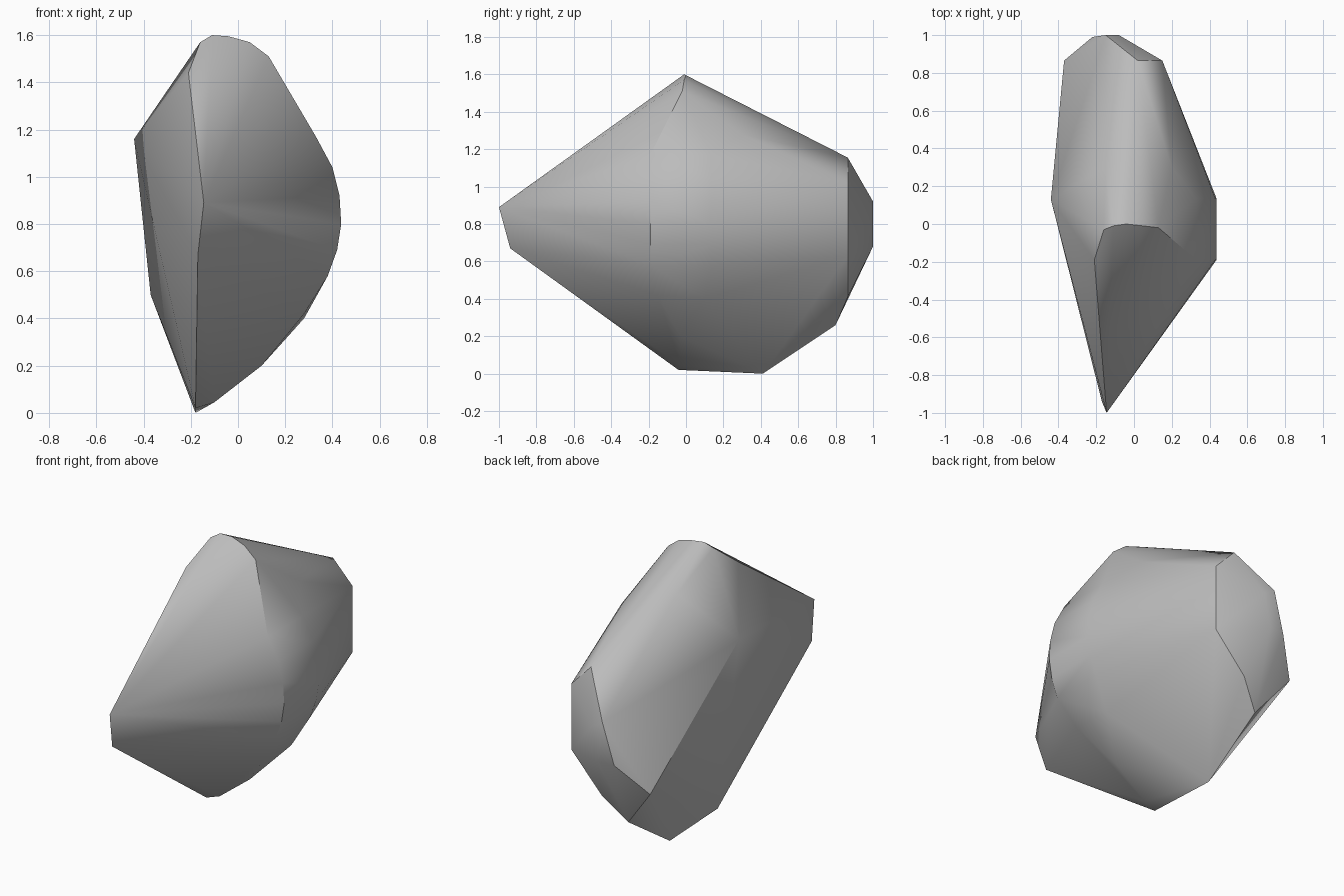
import bpy
import bmesh
from math import radians

cube = bpy.data.objects.get("Cube")
if cube:
    bpy.data.objects.remove(cube, do_unlink=True)

# Stone colour
stone = bpy.data.materials.new("stone grey")
stone.use_nodes = True
grey = (0.5, 0.5, 0.5, 1)
stone.diffuse_color = grey
stone.node_tree.nodes["Principled BSDF"].inputs["Base Color"].default_value = grey

# Pointed front and flat right flank
front = [(-.145, -1, .89), (-.17, -.94, .67), (-.21, -.19, 1.44)]
flank = [(-.44, .13, 1.16), (-.37, .865, .5), (-.18, -.04, .02), (-.18, .41, 0)]
# Chipped back end
back = [(-.22, .99, .68), (-.15, 1, .92), (-.12, 1, .68), (-.08, 1, .88),
        (.02, .865, 1.155), (.15, .865, 1.02), (.15, .865, .63),
        (-.05, .865, .41), (-.18, .8, .26)]
# Rounded crest
crest = [(-.16, -.03, 1.57), (-.11, -.01, 1.6), (-.04, 0, 1.595),
         (.05, -.01, 1.57), (.13, -.02, 1.51), (-.15, .3, 1.42), (.2, .3, 1.28)]
# Rounded left flank: one arc swept between two depths
arc = [(.33, 1.17), (.4, 1.04), (.43, .92), (.437, .8), (.42, .69), (.38, .58)]
left = [(x, y, z) for x, z in arc for y in (-.19, .135)]
keel = [(.28, -.15, .42), (.28, .1, .4), (.1, -.03, .2), (-.1, -.03, .045)]

# Wrap the stone tightly around its corners
bm = bmesh.new()
for corner in front + flank + back + crest + left + keel:
    bm.verts.new(corner)
hull = bmesh.ops.convex_hull(bm, input=bm.verts)
loose = [v for v in bm.verts if not v.link_faces]
bmesh.ops.delete(bm, geom=loose, context='VERTS')
bmesh.ops.dissolve_limit(bm, angle_limit=radians(2), verts=bm.verts, edges=bm.edges)
bmesh.ops.recalc_face_normals(bm, faces=bm.faces)

mesh = bpy.data.meshes.new("rock")
bm.to_mesh(mesh)
bm.free()
mesh.materials.append(stone)
rock = bpy.data.objects.new("rock", mesh)
bpy.context.collection.objects.link(rock)

# Soft facets with crisp breaks
bpy.context.view_layer.objects.active = rock
rock.select_set(True)
bpy.ops.object.shade_smooth_by_angle(angle=radians(35))
